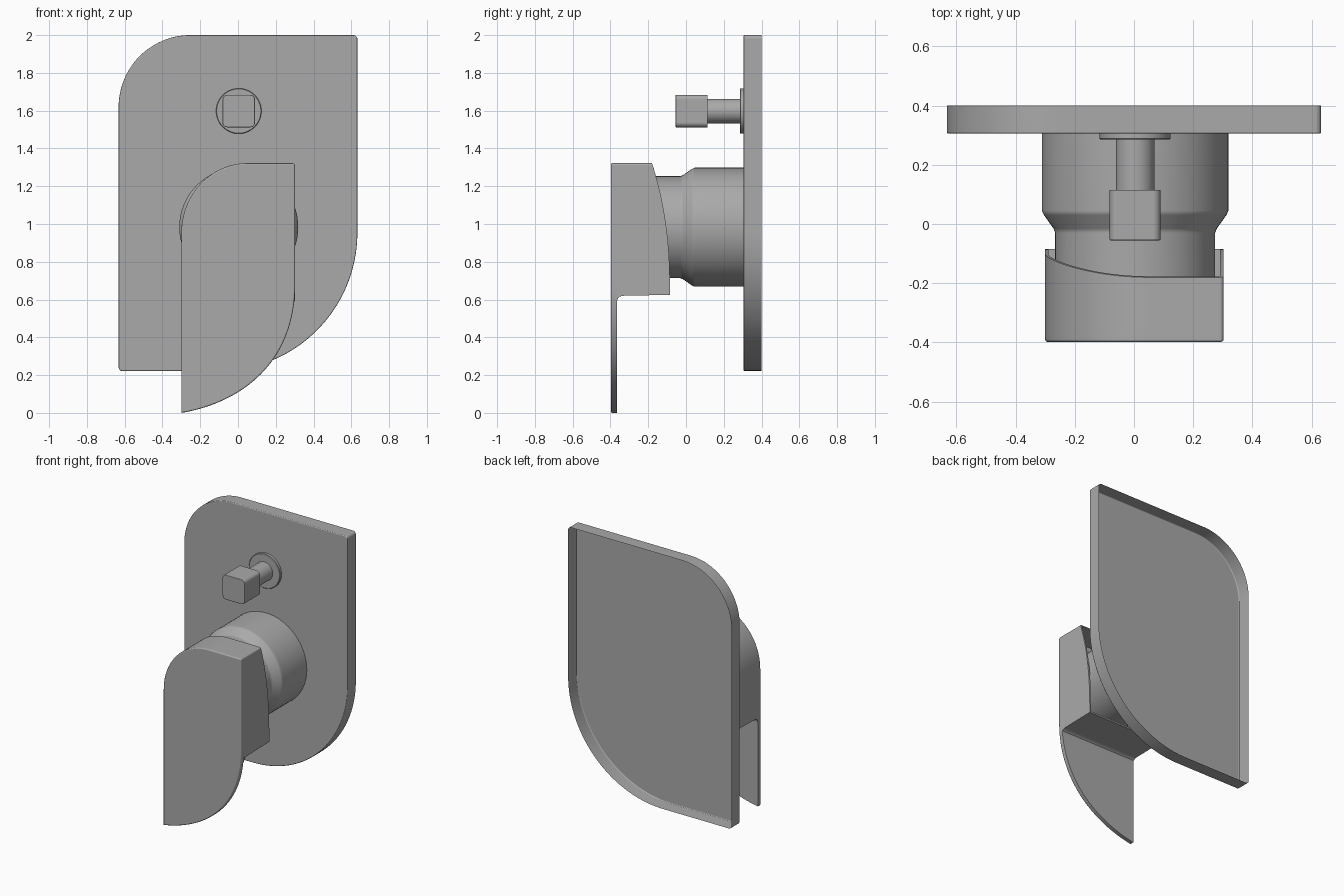
import bpy, bmesh
from math import sin, cos, radians
from mathutils import Vector
from mathutils.geometry import interpolate_bezier

cube = bpy.data.objects.get("Cube")
if cube:
    bpy.data.objects.remove(cube, do_unlink=True)

metal = bpy.data.materials.new("satin_grey_metal")
metal.use_nodes = True
grey = (0.4, 0.4, 0.4, 1)
metal.diffuse_color = grey
metal.node_tree.nodes["Principled BSDF"].inputs["Base Color"].default_value = grey

CX = 0.004  # axis of the valve and the diverter


def arc(cx, cz, rx, rz, start, end, n):
    angles = [radians(start + (end - start) * i / n) for i in range(n + 1)]
    return [(cx + rx * cos(a), cz + rz * sin(a)) for a in angles]


def circle(r, cz):
    return arc(CX, cz, r, r, 0, 360, 64)[:-1]


def inset(outline, t):
    """Offset a counter-clockwise outline inwards by t."""
    pts = [Vector(p) for p in outline]
    result = []
    for i, p in enumerate(pts):
        a = (p - pts[i - 1]).normalized()
        b = (pts[(i + 1) % len(pts)] - p).normalized()
        miter = Vector((-a.y - b.y, a.x + b.x)) / (1 + a.dot(b))
        result.append(tuple(p + miter * t))
    return result


def subdivide(outline, step):
    result = []
    for (x0, z0), (x1, z1) in zip(outline, outline[1:] + outline[:1]):
        n = int(max(abs(x1 - x0), abs(z1 - z0)) / step) + 1
        result += [(x0 + (x1 - x0) * i / n, z0 + (z1 - z0) * i / n) for i in range(n)]
    return result


def rounded_front(outline, y, r):
    """Rings that round an outline over to a flat front at depth y."""
    return [(inset(outline, r * (1 - cos(radians(a)))), y + r * (1 - sin(radians(a))))
            for a in (0, 22.5, 45, 67.5, 90)]


def loft(name, rings, cap_start=True, cap_end=True):
    """Skin (outline, depth) rings; depth is a number or a function of z."""
    bm = bmesh.new()
    loops = []
    for outline, depth in rings:
        loops.append([bm.verts.new((x, depth(z) if callable(depth) else depth, z))
                      for x, z in outline])
    for a, b in zip(loops, loops[1:]):
        for i in range(len(a)):
            bm.faces.new((a[i - 1], a[i], b[i], b[i - 1]))
    if cap_start:
        bm.faces.new(loops[0])
    if cap_end:
        bm.faces.new(loops[-1])
    bmesh.ops.recalc_face_normals(bm, faces=bm.faces)
    mesh = bpy.data.meshes.new(name)
    bm.to_mesh(mesh)
    bm.free()
    mesh.materials.append(metal)
    obj = bpy.data.objects.new(name, mesh)
    bpy.context.collection.objects.link(obj)
    bpy.ops.object.select_all(action='DESELECT')
    obj.select_set(True)
    bpy.context.view_layer.objects.active = obj
    bpy.ops.object.shade_smooth_by_angle(angle=radians(30))
    # Large flat faces keep flat shading beside their rounded edges
    obj.modifiers.new("flat_faces", 'WEIGHTED_NORMAL').keep_sharp = True


# Wall plate, a thin pressed shell open at the back
plate = (arc(-0.612, 0.242, 0.02, 0.02, 180, 270, 5)
         + arc(-0.1, 0.954, 0.732, 0.732, 270, 360, 40)
         + arc(0.612, 1.98, 0.02, 0.02, 0, 90, 5)
         + arc(-0.252, 1.62, 0.38, 0.38, 90, 180, 28))
loft("wall_plate", [(plate, 0.4)] + rounded_front(plate, 0.305, 0.006), cap_start=False)

# Valve body with a tapered shoulder and narrower neck
CZ = 0.983
loft("valve_body", [(circle(0.315, CZ), 0.305), (circle(0.315, CZ), 0.045),
                    (circle(0.308, CZ), 0.03), (circle(0.276, CZ), -0.015),
                    (circle(0.27, CZ), -0.03), (circle(0.27, CZ), -0.37)],
     cap_start=False)

# Lever blade
top_left = arc(0.05, 0.952, 0.35, 0.37, 90, 180, 28)
top_right = arc(0.29, 1.31, 0.012, 0.012, 0, 90, 4)
sweep = interpolate_bezier(Vector((-0.3, 0)), Vector((0, 0.05)),
                           Vector((0.302, 0.25)), Vector((0.302, 0.68)), 36)
blade = [(p.x, p.y) for p in sweep] + top_right + top_left
loft("lever_blade", [(blade, -0.365)] + rounded_front(blade, -0.398, 0.008))

# Lever housing, an open thin-walled shell with a curved rear edge
BASE = 0.625
housing = subdivide([(-0.3, BASE), (0.302, BASE)] + top_right + top_left, 0.04)
cavity = inset(housing, 0.011)


def rear_edge(z):
    return -0.085 - 0.095 * max(0, (z - BASE) / 0.697) ** 2.4


def flared(drop):
    return [(x, z - drop if z < BASE + 0.001 else z) for x, z in housing]


loft("lever_housing", [(cavity, -0.36), (cavity, rear_edge), (housing, rear_edge),
                       (flared(0.005), -0.335), (flared(0.009), -0.35),
                       (flared(0.017), -0.36), (flared(0.034), -0.365)],
     cap_end=False)

# Diverter: flange, stem and square knob
KZ = 1.598
loft("diverter_flange", [(circle(0.12, KZ), 0.305), (circle(0.12, KZ), 0.288),
                         (circle(0.117, KZ), 0.285)], cap_start=False)
loft("diverter_stem", [(circle(0.065, KZ), 0.29), (circle(0.065, KZ), 0.1)])
knob = []
for i, (sx, sz) in enumerate([(1, 1), (-1, 1), (-1, -1), (1, -1)]):
    knob += arc(CX + sx * 0.06, KZ + sz * 0.06, 0.026, 0.026, i * 90, i * 90 + 90, 8)
loft("diverter_knob", [(knob, 0.115)] + rounded_front(knob, -0.055, 0.004))
